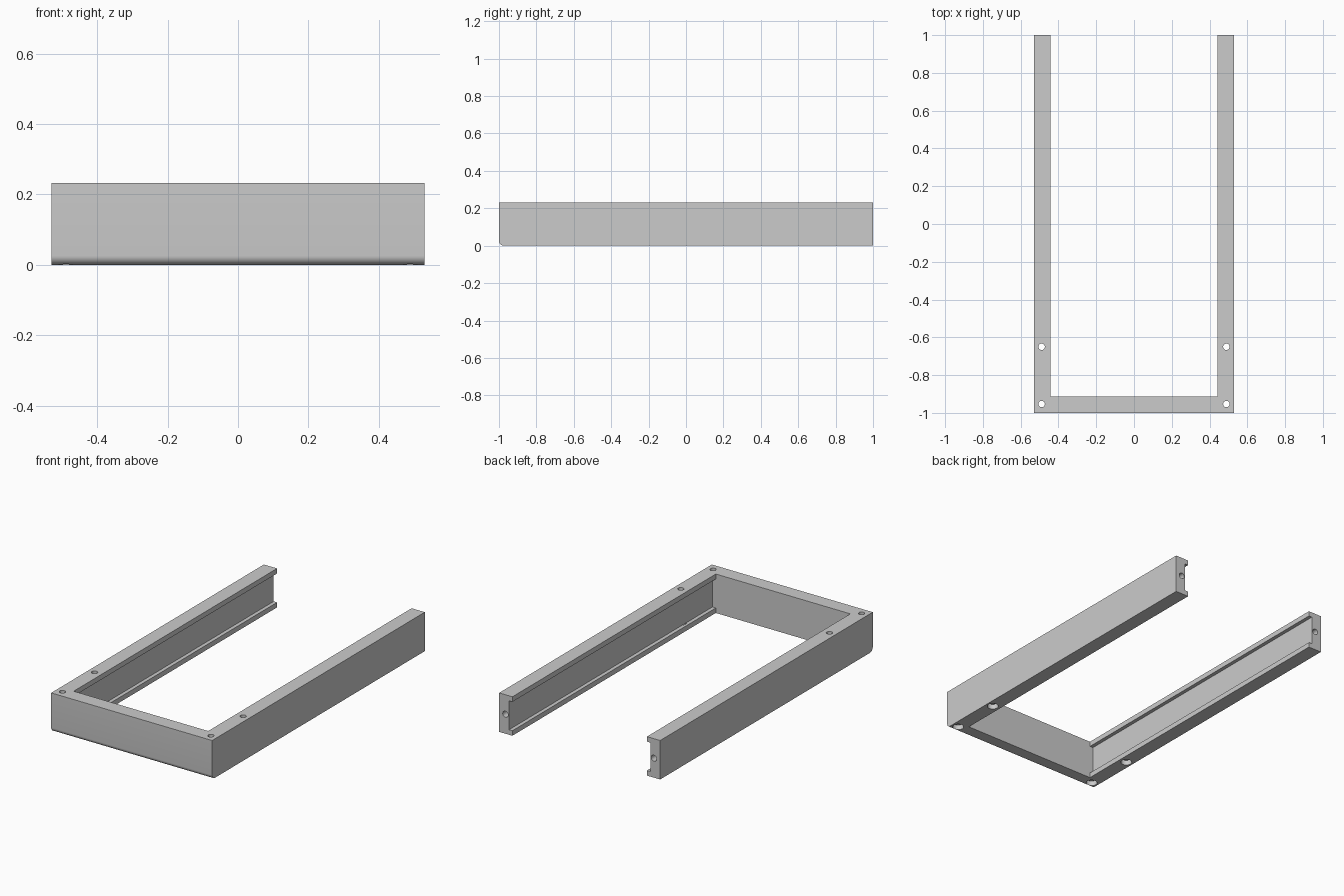
import bpy, bmesh
from mathutils import Matrix

cube = bpy.data.objects.get("Cube")
if cube:
    bpy.data.objects.remove(cube, do_unlink=True)

HALF_X, HALF_Y, HEIGHT, WALL = 0.53, 1.0, 0.232, 0.087
IN_X, IN_Y = HALF_X - WALL, -HALF_Y + WALL
LIP, GROOVE = 0.03, 0.022

grey = bpy.data.materials.new("satin_grey")
grey.use_nodes = True
grey.diffuse_color = (0.6, 0.6, 0.6, 1)
grey.node_tree.nodes["Principled BSDF"].inputs["Base Color"].default_value = (0.6, 0.6, 0.6, 1)


def finish(name, bm):
    bmesh.ops.recalc_face_normals(bm, faces=bm.faces)
    mesh = bpy.data.meshes.new(name)
    bm.to_mesh(mesh)
    bm.free()
    mesh.materials.append(grey)
    obj = bpy.data.objects.new(name, mesh)
    bpy.context.collection.objects.link(obj)
    return obj


def box(name, lo, hi):
    bm = bmesh.new()
    bmesh.ops.create_cube(bm, size=1)
    for v in bm.verts:
        v.co = [a + (b - a) * (c + 0.5) for a, b, c in zip(lo, hi, v.co)]
    return finish(name, bm)


def drill(name, centre, radius, depth, axis="Z"):
    bm = bmesh.new()
    turn = Matrix.Rotation(1.5707963, 4, "X") if axis == "Y" else Matrix.Identity(4)
    bmesh.ops.create_cone(bm, cap_ends=True, segments=32, radius1=radius, radius2=radius,
                          depth=depth, matrix=Matrix.Translation(centre) @ turn)
    return finish(name, bm)


# U-shaped body with a rounded lower front edge
bm = bmesh.new()
outline = [(-HALF_X, -HALF_Y), (HALF_X, -HALF_Y), (HALF_X, HALF_Y), (IN_X, HALF_Y),
           (IN_X, IN_Y), (-IN_X, IN_Y), (-IN_X, HALF_Y), (-HALF_X, HALF_Y)]
base = bm.faces.new([bm.verts.new((x, y, 0)) for x, y in outline])
up = bmesh.ops.extrude_face_region(bm, geom=[base])["geom"]
bmesh.ops.translate(bm, vec=(0, 0, HEIGHT), verts=[g for g in up if isinstance(g, bmesh.types.BMVert)])
bmesh.ops.recalc_face_normals(bm, faces=bm.faces)
edge = [e for e in bm.edges if all(v.co.z < 0.001 and v.co.y < -0.99 for v in e.verts)]
bmesh.ops.bevel(bm, geom=edge, offset=0.026, segments=8, profile=0.5, affect="EDGES")
frame = finish("u_frame", bm)

# Cutters for the channels, end holes and countersunk screw holes
cutters = []
for side in (-1, 1):
    xs = sorted((side * (IN_X - 0.05), side * (IN_X + GROOVE)))
    cutters.append(box("channel_cutter", (xs[0], IN_Y, LIP), (xs[1], 1.1, HEIGHT - LIP)))
    hole_x = side * 0.489
    cutters.append(drill("end_hole_cutter", (hole_x, HALF_Y, HEIGHT / 2), 0.018, 0.24, "Y"))
    for y in (-0.953, -0.65):
        cutters.append(drill("screw_hole_cutter", (hole_x, y, HEIGHT / 2), 0.017, 0.4))
        cutters.append(drill("counterbore_cutter", (hole_x, y, 0), 0.031, 0.06))

bpy.ops.object.select_all(action="DESELECT")
frame.select_set(True)
bpy.context.view_layer.objects.active = frame
for cutter in cutters:
    cutter.hide_render = True
    mod = frame.modifiers.new("cut", "BOOLEAN")
    mod.operation, mod.solver, mod.object = "DIFFERENCE", "EXACT", cutter
    bpy.ops.object.modifier_apply(modifier=mod.name)
    bpy.data.objects.remove(cutter, do_unlink=True)

bpy.ops.object.shade_smooth_by_angle(angle=0.6)
